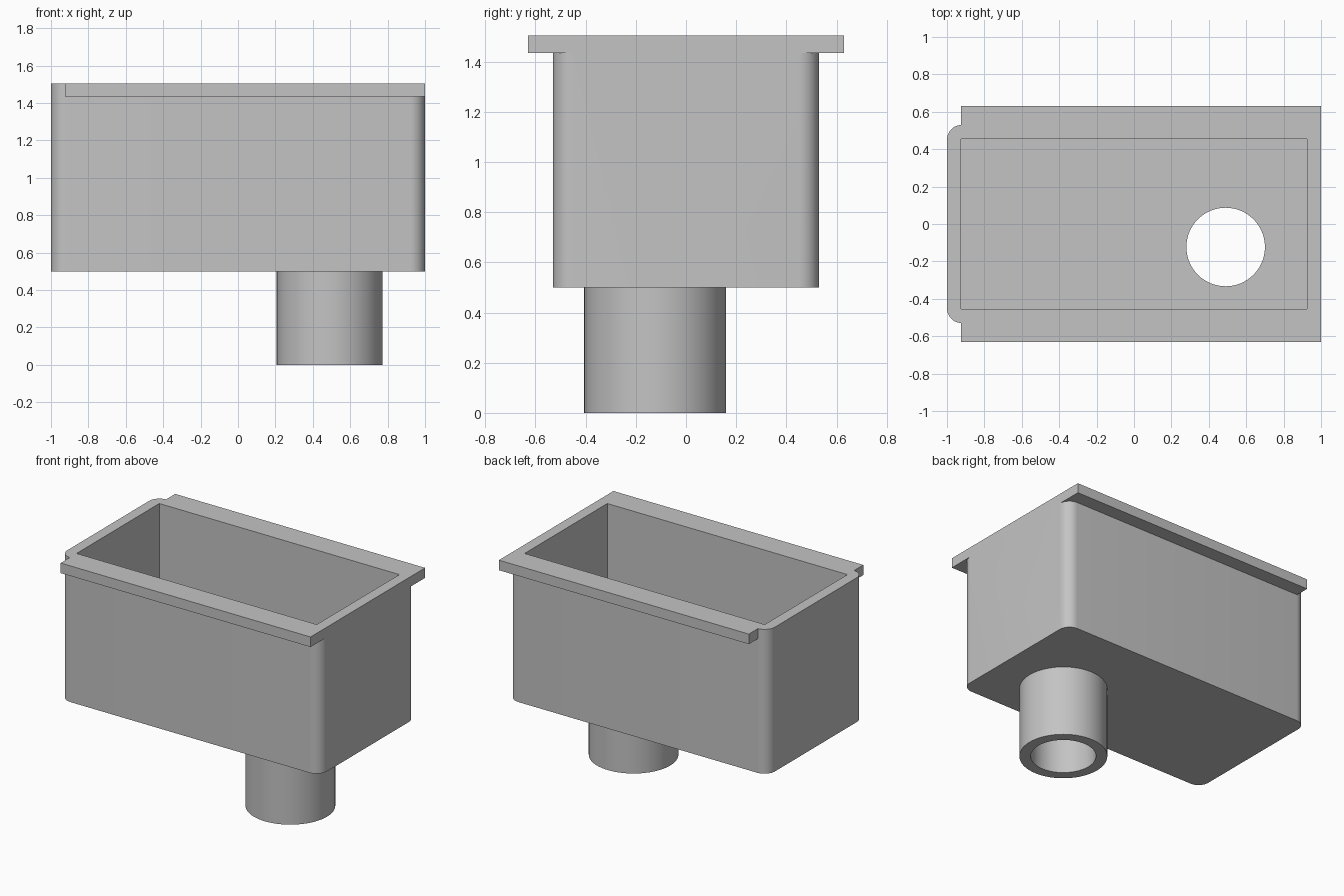
import bpy, bmesh, math

cube = bpy.data.objects.get("Cube")
if cube:
    bpy.data.objects.remove(cube, do_unlink=True)

grey = bpy.data.materials.new("plain_grey")
grey.use_nodes = True
grey.diffuse_color = (0.55, 0.55, 0.55, 1)
grey.node_tree.nodes["Principled BSDF"].inputs["Base Color"].default_value = (0.55, 0.55, 0.55, 1)

TOP, BASE, WALL = 1.505, 0.5, 0.075
HALF_Y = 0.53
PIPE = (0.49, -0.123)


def prism(name, outline, z0, z1):
    """Extrude a flat outline upward from z0 to z1."""
    bm = bmesh.new()
    face = bm.faces.new([bm.verts.new((x, y, z0)) for x, y in outline])
    result = bmesh.ops.extrude_face_region(bm, geom=[face])
    verts = [g for g in result["geom"] if isinstance(g, bmesh.types.BMVert)]
    bmesh.ops.translate(bm, verts=verts, vec=(0, 0, z1 - z0))
    bmesh.ops.recalc_face_normals(bm, faces=bm.faces)
    mesh = bpy.data.meshes.new(name)
    bm.to_mesh(mesh)
    bm.free()
    mesh.materials.append(grey)
    obj = bpy.data.objects.new(name, mesh)
    bpy.context.collection.objects.link(obj)
    return obj


def rect(x0, x1, y):
    return [(x0, -y), (x1, -y), (x1, y), (x0, y)]


def circle(center, radius, count=64):
    return [(center[0] + radius * math.cos(math.tau * i / count),
             center[1] + radius * math.sin(math.tau * i / count)) for i in range(count)]


def rounded(hx, hy, r, steps=10):
    points = []
    for corner, (sx, sy) in enumerate([(1, 1), (-1, 1), (-1, -1), (1, -1)]):
        for i in range(steps + 1):
            a = (corner + i / steps) * math.pi / 2
            points.append((sx * (hx - r) + r * math.cos(a), sy * (hy - r) + r * math.sin(a)))
    return points


def combine(target, tool, operation):
    """Apply a boolean and discard the tool."""
    mod = target.modifiers.new(operation.lower(), "BOOLEAN")
    mod.operation, mod.object, mod.solver = operation, tool, "EXACT"
    bpy.context.view_layer.objects.active = target
    bpy.ops.object.modifier_apply(modifier=mod.name)
    bpy.data.objects.remove(tool, do_unlink=True)


# Tub with rounded upright corners, rim flange and outlet pipe
tub = prism("hopper_tub", rounded(1, HALF_Y, 0.08), BASE, TOP)
combine(tub, prism("rim_flange", rect(-0.925, 1, 0.63), TOP - 0.07, TOP), "UNION")
combine(tub, prism("outlet_pipe", circle(PIPE, 0.283), 0, BASE + 0.03), "UNION")

# Hollow interior and pipe bore
combine(tub, prism("cavity", rect(-1 + WALL, 1 - WALL, HALF_Y - WALL), BASE + WALL, TOP + 0.2), "DIFFERENCE")
combine(tub, prism("bore", circle(PIPE, 0.21), -0.2, BASE + 0.2), "DIFFERENCE")

bpy.ops.object.select_all(action="DESELECT")
tub.select_set(True)
bpy.context.view_layer.objects.active = tub
bpy.ops.object.shade_smooth_by_angle(angle=math.radians(30))
